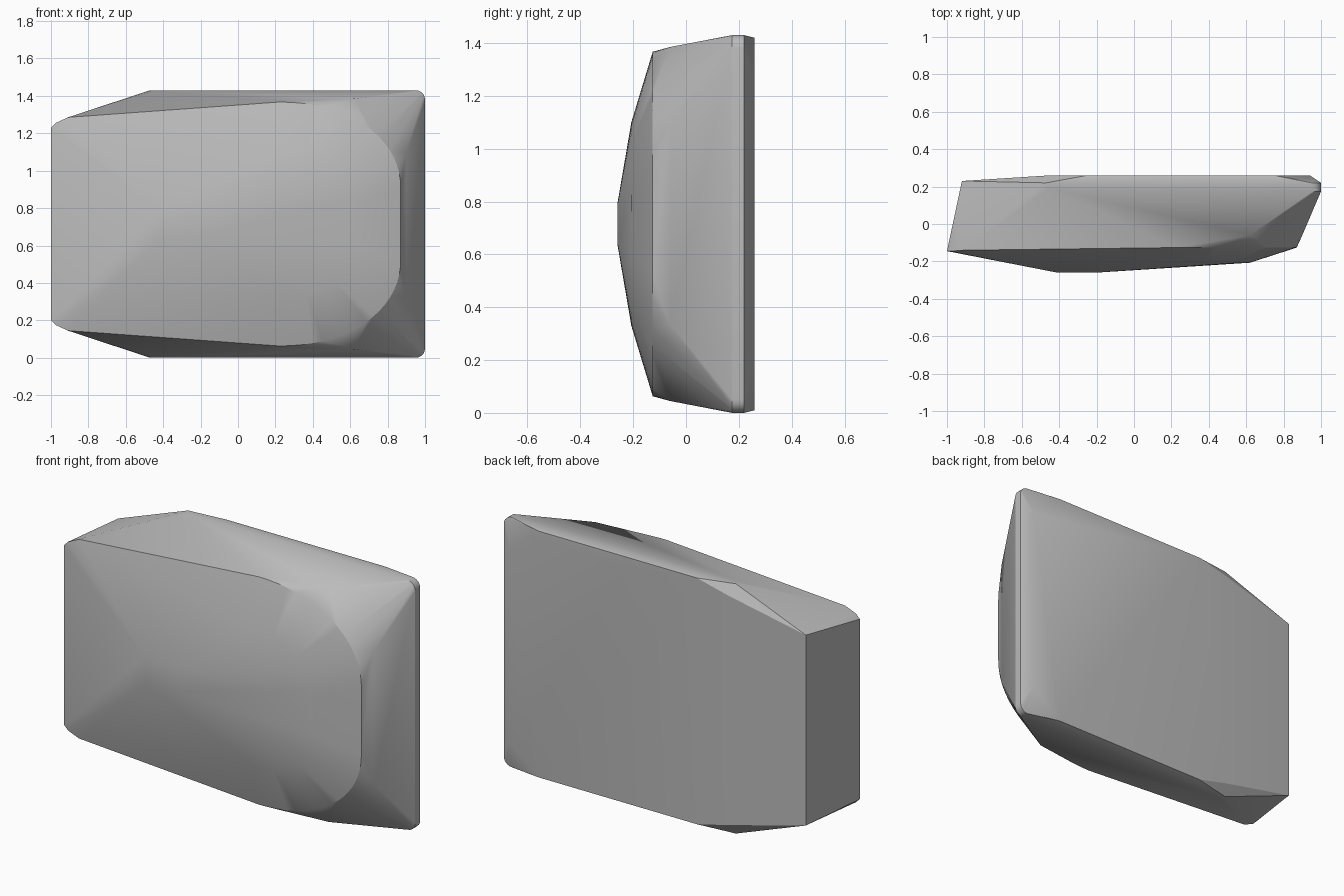
import bpy
import bmesh
import math

cube = bpy.data.objects.get("Cube")
if cube:
    bpy.data.objects.remove(cube, do_unlink=True)

MID = 0.715  # height of the symmetry plane


def arc(start, end, y, power, steps):
    """Rounded corner in the xz plane from start (x, h) to end (x, h)."""
    pts = []
    for i in range(steps + 1):
        a = math.pi / 2 * i / steps
        x = start[0] + (end[0] - start[0]) * math.sin(a) ** power
        h = end[1] + (start[1] - end[1]) * math.cos(a) ** power
        pts.append((x, y, h))
    return pts


# Upper half as (x, y, height above the middle)
blunt_end = [(-1, -0.145, 0.515), (-0.975, -0.145, 0.54), (-0.91, -0.14, 0.57),
             (-0.92, 0.23, 0.545)]
crown = [(-0.41, -0.26, 0.075), (-0.2, -0.26, 0.07)]
crown_rim = arc((0.24, 0.385), (0.62, 0.1), -0.207, 0.95, 10)
panel_rim = arc((0.22, 0.652), (0.87, 0.19), -0.126, 0.95, 18)
shoulder = [(0.62, -0.06, 0.67), (0.9, -0.06, 0.38)]
long_edge = [(-0.47, 0.22, 0.715), (-0.45, 0.19, 0.715)]
back = [(-0.25, 0.26, 0.705), (-0.45, 0.26, 0.657), (0.75, 0.26, 0.705), (0.94, 0.26, 0.55)]
corner = []
for y in (0.175, 0.22):
    corner += arc((0.95, 0.715), (1, 0.665), y, 1, 5)

half = blunt_end + crown + crown_rim + panel_rim + shoulder + long_edge + back + corner

# Faceted shell around the mirrored points
bm = bmesh.new()
for x, y, h in half:
    for side in (1, -1):
        bm.verts.new((x, y, MID + side * h))
hull = bmesh.ops.convex_hull(bm, input=bm.verts)
loose = {g for g in hull["geom_interior"] + hull["geom_unused"]
         if isinstance(g, bmesh.types.BMVert)}
bmesh.ops.delete(bm, geom=list(loose), context="VERTS")
bmesh.ops.dissolve_limit(bm, angle_limit=math.radians(0.5), verts=bm.verts, edges=bm.edges)
bmesh.ops.recalc_face_normals(bm, faces=bm.faces)

mesh = bpy.data.meshes.new("stone_body")
bm.to_mesh(mesh)
bm.free()
body = bpy.data.objects.new("stone_body", mesh)
bpy.context.collection.objects.link(body)

# Single plain grey
grey = bpy.data.materials.new("plain_grey")
grey.use_nodes = True
colour = (0.5, 0.5, 0.5, 1)
grey.diffuse_color = colour
grey.node_tree.nodes["Principled BSDF"].inputs["Base Color"].default_value = colour
mesh.materials.append(grey)

bpy.context.view_layer.objects.active = body
body.select_set(True)
bpy.ops.object.shade_smooth_by_angle(angle=math.radians(22))
